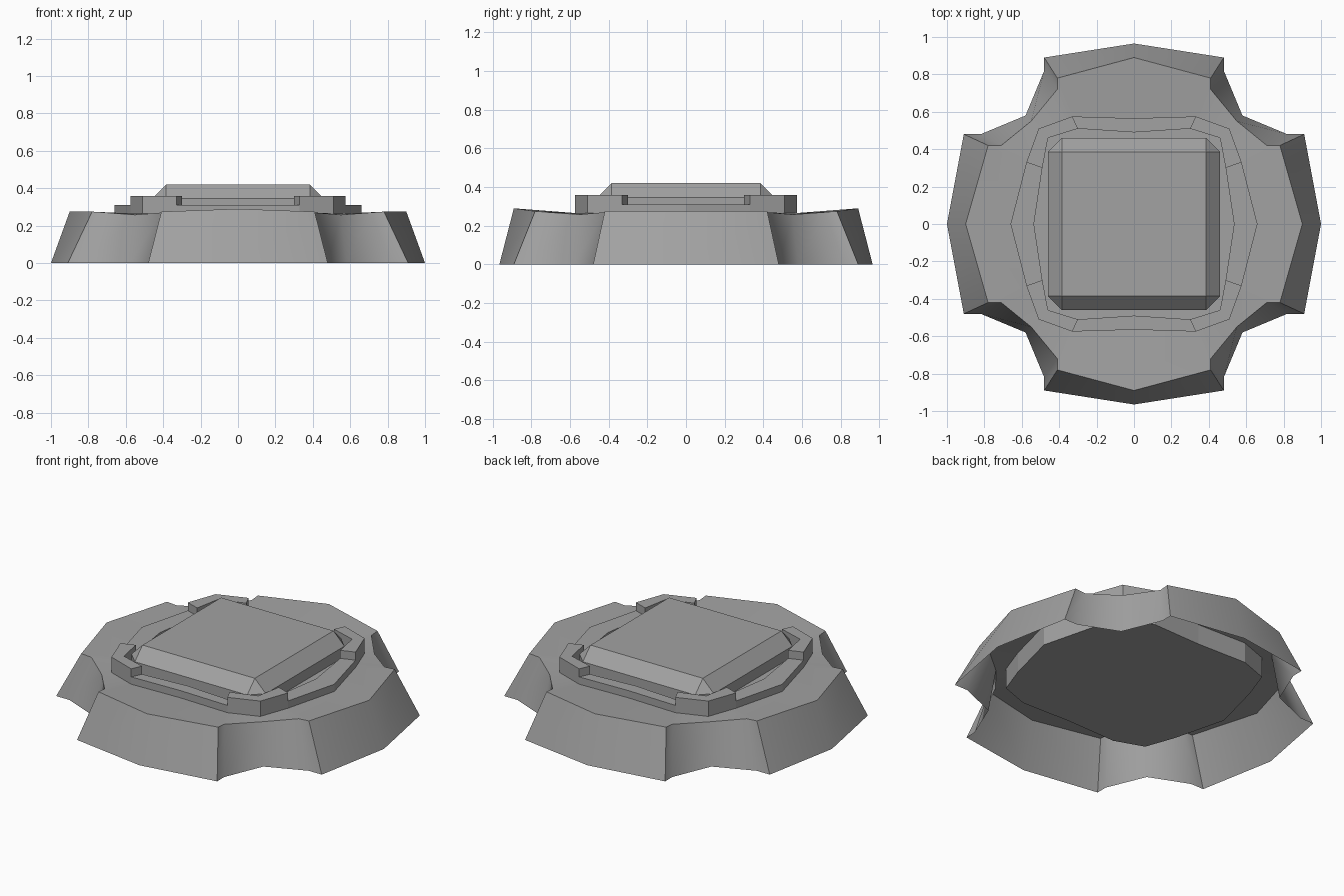
import bpy, bmesh, math

cube = bpy.data.objects.get("Cube")
if cube:
    bpy.data.objects.remove(cube, do_unlink=True)

grey = bpy.data.materials.new("plain grey")
grey.use_nodes = True
grey.diffuse_color = (0.36, 0.36, 0.36, 1)
grey.node_tree.nodes["Principled BSDF"].inputs["Base Color"].default_value = grey.diffuse_color


def full_ring(quadrant):
    """Mirror a quarter outline (from +x axis to +y axis) into a closed loop."""
    half = quadrant + [(-p[0], *p[1:]) for p in quadrant[-2::-1]]
    return half + [(p[0], -p[1], *p[2:]) for p in half[-2:0:-1]]


def at(points, z):
    return [(x, y, z) for x, y in points]


def loft(name, loops, cap_start=False, cap_end=False, smooth=None):
    """Skin between loops of equal length, with optional end caps."""
    bm = bmesh.new()
    rows = [[bm.verts.new(p) for p in loop] for loop in loops]
    n = len(rows[0])
    for a, b in zip(rows, rows[1:]):
        for i in range(n):
            j = (i + 1) % n
            bm.faces.new((a[i], a[j], b[j], b[i]))
    if cap_start:
        bm.faces.new(rows[0][::-1])
    if cap_end:
        bm.faces.new(rows[-1])
    bmesh.ops.recalc_face_normals(bm, faces=bm.faces)
    mesh = bpy.data.meshes.new(name)
    bm.to_mesh(mesh)
    bm.free()
    mesh.materials.append(grey)
    obj = bpy.data.objects.new(name, mesh)
    bpy.context.collection.objects.link(obj)
    if smooth:
        bpy.ops.object.select_all(action='DESELECT')
        obj.select_set(True)
        bpy.context.view_layer.objects.active = obj
        bpy.ops.object.shade_smooth_by_angle(angle=math.radians(smooth))
    return obj


# Hollow lobed base: foot, raised rim, then deck running in to the collar
foot = [(1, 0), (.91, .48), (.82, .48), (.58, .58), (.48, .82), (.48, .89), (0, .965)]
rim = [(.9, 0, .275), (.78, .42, .275), (.71, .42, .27), (.55, .55, .258),
       (.41, .72, .27), (.41, .78, .275), (0, .89, .29)]
deck = [(.66, 0), (.575, .33), (.56, .37), (.51, .51), (.37, .56), (.33, .575), (0, .565)]
loft("lobed_base", [at(full_ring(foot), 0), full_ring(rim), at(full_ring(deck), .265)], smooth=50)

# Collar with a sunken floor, hanging a little below the deck
outer = [(.66, 0), (.575, .33), (.51, .51), (.33, .575), (0, .565)]
inner = [(.535, 0), (.49, .3), (.46, .46), (.3, .51), (0, .49)]
out_ring, in_ring = full_ring(outer), full_ring(inner)
loft("collar", [at(out_ring, .14), at(out_ring, .31), at(in_ring, .31), at(in_ring, .28)],
     cap_start=True, cap_end=True)

# Raised guard at each corner of the collar
guard = outer[1:4] + inner[3:0:-1]
for side, sx in (("left", 1), ("right", -1)):
    for end, sy in (("back", 1), ("front", -1)):
        outline = [(x * sx, y * sy) for x, y in guard]
        loft(f"corner_guard_{end}_{side}", [at(outline, .31), at(outline, .36)], True, True)

# Square pad with cut corners and a bevelled top
wide, top = .46, .385
sides = full_ring([(wide, 0), (wide, top), (top, wide), (0, wide)])
crown = full_ring([(top, 0), (top, top), (top, top), (0, top)])
pad = loft("centre_pad", [at(sides, .27), at(sides, .345), at(crown, .42)], True, True)
bm = bmesh.new()
bm.from_mesh(pad.data)
bmesh.ops.remove_doubles(bm, verts=bm.verts, dist=.0001)
bm.to_mesh(pad.data)
bm.free()
